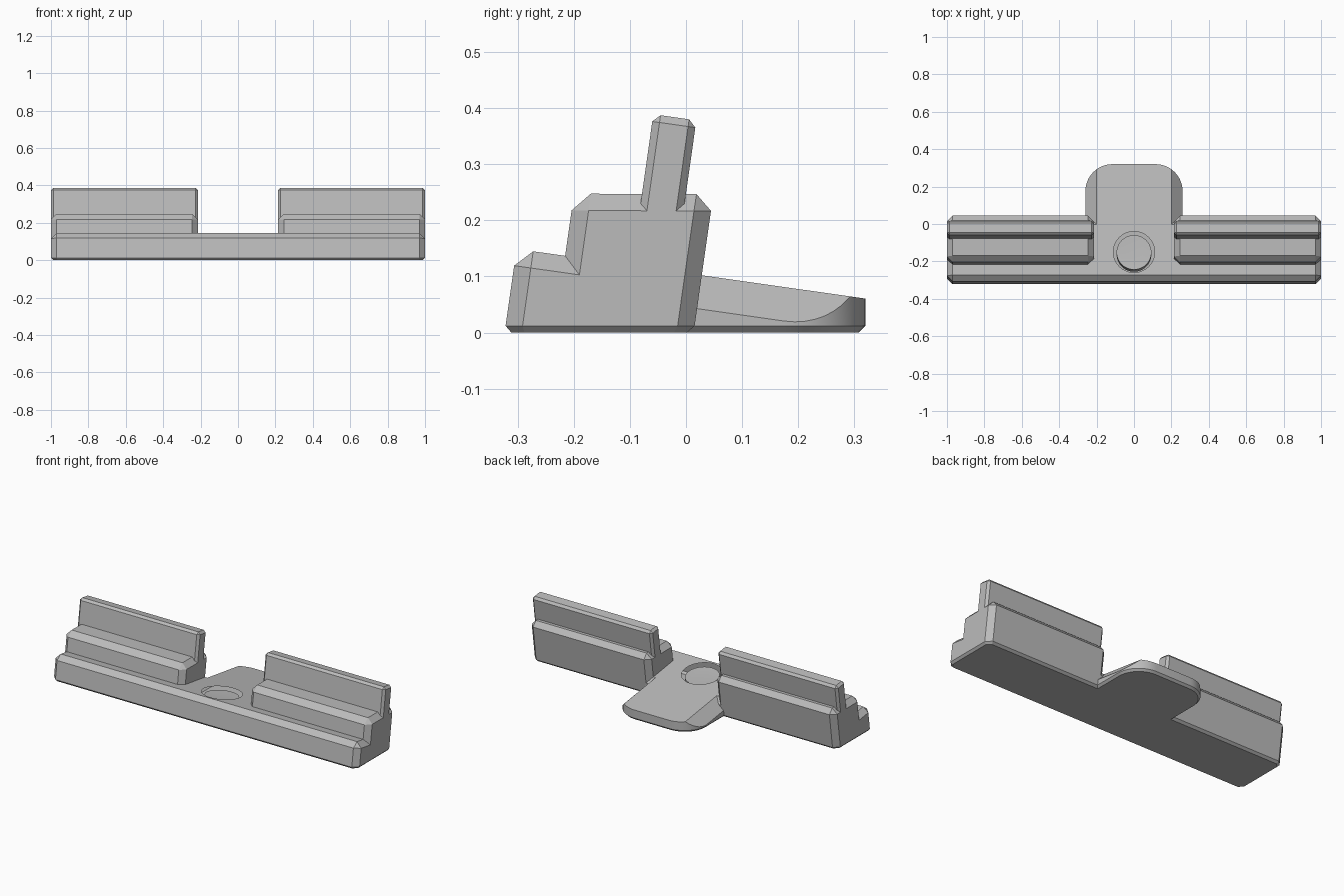
import bpy, bmesh, math
from mathutils import Matrix, Vector

if "Cube" in bpy.data.objects:
    bpy.data.objects.remove(bpy.data.objects["Cube"])

TILT = Matrix.Rotation(math.radians(-8.1), 4, 'X')
DECK = 0.105      # height of the sloping deck in the tilted frame
CHAMFER = 0.03
FOOT = 0.012      # chamfer around the underside

grey = bpy.data.materials.new("plain grey")
grey.use_nodes = True
colour = (0.5, 0.5, 0.5, 1)
grey.diffuse_color = colour
grey.node_tree.nodes["Principled BSDF"].inputs["Base Color"].default_value = colour


def finish(bm, name):
    bmesh.ops.recalc_face_normals(bm, faces=bm.faces)
    mesh = bpy.data.meshes.new(name)
    bm.to_mesh(mesh)
    bm.free()
    mesh.materials.append(grey)
    obj = bpy.data.objects.new(name, mesh)
    bpy.context.collection.objects.link(obj)
    return obj


def slice_off(bm, point, normal):
    geom = bm.verts[:] + bm.edges[:] + bm.faces[:]
    cut = bmesh.ops.bisect_plane(bm, geom=geom, plane_co=point, plane_no=normal,
                                 clear_outer=True)["geom_cut"]
    edges = [e for e in cut if isinstance(e, bmesh.types.BMEdge)]
    bmesh.ops.holes_fill(bm, edges=edges, sides=0)


def chamfer_foot(bm):
    edges = [e for e in bm.edges if all(abs(v.co.z) < 1e-5 for v in e.verts)]
    bmesh.ops.bevel(bm, geom=edges, offset=FOOT, segments=1, affect='EDGES')


def block(name, x, y, bottom, top_front, top_back, chamfer, grounded=False):
    """Chamfered block in the tilted frame, optionally cut flat at the ground."""
    bm = bmesh.new()
    bmesh.ops.create_cube(bm, size=1)
    for v in bm.verts:
        front = v.co.y < 0
        top = top_front if front else top_back
        v.co = (x[v.co.x > 0], y[not front], top if v.co.z > 0 else bottom)
    bmesh.ops.bevel(bm, geom=bm.edges[:], offset=chamfer, segments=1, affect='EDGES')
    bm.transform(TILT)
    if grounded:
        slice_off(bm, (0, 0, 0), (0, 0, -1))
        chamfer_foot(bm)
    return finish(bm, name)


def cone(name, r_low, r_high, low, high):
    bm = bmesh.new()
    bmesh.ops.create_cone(bm, cap_ends=True, segments=48, radius1=r_low,
                          radius2=r_high, depth=high - low)
    bm.transform(TILT @ Matrix.Translation((0, -0.166, (low + high) / 2)))
    return finish(bm, name)


def rear_tongue():
    half, back, radius = 0.26, 0.32, 0.145
    outline = [(half, -0.04)]
    for side in (1, -1):
        for i in range(13):
            a = math.radians(7.5 * i if side > 0 else 90 + 7.5 * i)
            outline.append((side * (half - radius) + radius * math.cos(a),
                            back - radius + radius * math.sin(a)))
    outline.append((-half, -0.04))
    bm = bmesh.new()
    face = bm.faces.new([bm.verts.new((px, py, 0)) for px, py in outline])
    wall = bmesh.ops.extrude_face_region(bm, geom=[face])["geom"]
    for v in wall:
        if isinstance(v, bmesh.types.BMVert):
            v.co.z = 0.3
    bmesh.ops.recalc_face_normals(bm, faces=bm.faces)
    # sloping top and the two slanted shoulders
    for nx in (0, 1, -1):
        slice_off(bm, TILT @ Vector((nx * 0.2, 0, DECK)), TILT @ Vector((nx, 0, 1)))
    bmesh.ops.recalc_face_normals(bm, faces=bm.faces)
    chamfer_foot(bm)
    return finish(bm, "rear_tongue")


def combine(target, other, operation):
    mod = target.modifiers.new(operation.lower(), 'BOOLEAN')
    mod.operation, mod.solver, mod.object = operation, 'EXACT', other
    bpy.context.view_layer.objects.active = target
    bpy.ops.object.modifier_apply(modifier=mod.name)
    bpy.data.objects.remove(other)


# full-width base with the tongue behind it
body = block("clamp_body", (-1, 1), (-0.32, 0.0135), -0.15, DECK, DECK, CHAMFER, True)
combine(body, rear_tongue(), 'UNION')

# raised shoulder and upright tab on each side
for side, span in (("left", (0.215, 1)), ("right", (-1, -0.215))):
    combine(body, block(side + "_shoulder", span, (-0.2325, 0.0135),
                        0.04, 0.217, 0.251, CHAMFER), 'UNION')
    combine(body, block(side + "_tab", span, (-0.1125, -0.035),
                        0.15, 0.377, 0.377, 0.013), 'UNION')

# blind screw hole with a countersunk rim
combine(body, cone("bore", 0.093, 0.093, 0.01, 0.15), 'DIFFERENCE')
combine(body, cone("countersink", 0.093, 0.128, 0.09, 0.12), 'DIFFERENCE')

body.select_set(True)
bpy.context.view_layer.objects.active = body
bpy.ops.object.shade_smooth_by_angle(angle=math.radians(25))
